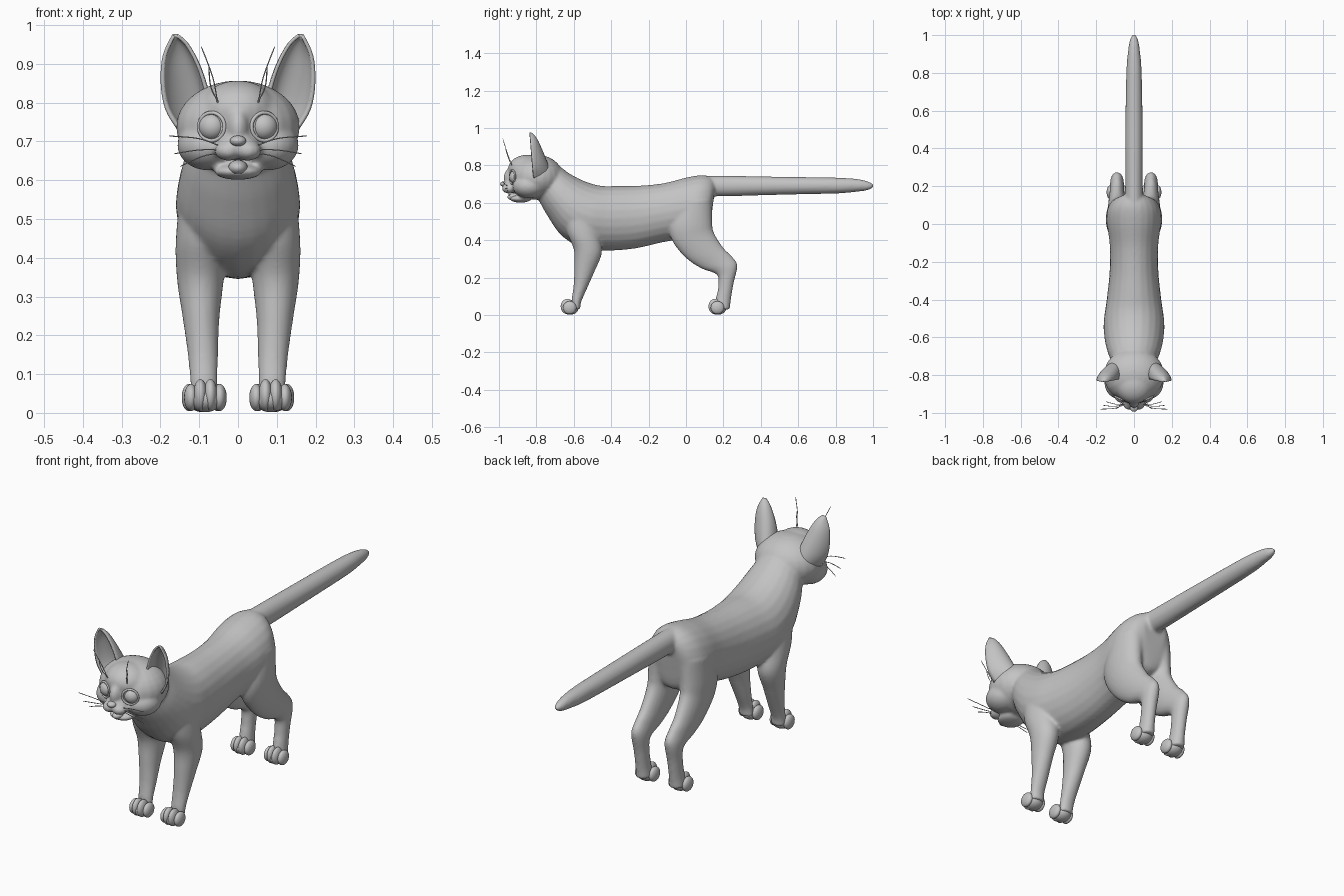
import bpy, bmesh, math
from mathutils import Matrix, Vector

if "Cube" in bpy.data.objects:
    bpy.data.objects.remove(bpy.data.objects["Cube"])

grey = bpy.data.materials.new("plain grey")
grey.use_nodes = True
grey.diffuse_color = (.55, .55, .55, 1)
grey.node_tree.nodes["Principled BSDF"].inputs["Base Color"].default_value = (.55, .55, .55, 1)


def finish(bm, name):
    """Turn a bmesh into a smooth grey object."""
    bmesh.ops.recalc_face_normals(bm, faces=bm.faces)
    mesh = bpy.data.meshes.new(name)
    bm.to_mesh(mesh)
    bm.free()
    mesh.materials.append(grey)
    for poly in mesh.polygons:
        poly.use_smooth = True
    obj = bpy.data.objects.new(name, mesh)
    bpy.context.scene.collection.objects.link(obj)
    return obj


def ball(bm, centre, radii, turn=0):
    matrix = (Matrix.Translation(centre) @ Matrix.Rotation(turn, 4, "Z")
              @ Matrix.Diagonal((*radii, 1)))
    bmesh.ops.create_uvsphere(bm, u_segments=24, v_segments=16, radius=1, matrix=matrix)


def spline(rows, steps=5):
    """Pass a smooth curve through rows of numbers."""
    rows = [Vector(r) for r in rows]
    result = []
    last = len(rows) - 1
    for i in range(last):
        a, b, c, d = (rows[max(0, min(last, i + k))] for k in (-1, 0, 1, 2))
        for s in range(steps):
            t = s / steps
            result.append(b + (c - a) * (t / 2) + (a * 2 - b * 5 + c * 4 - d) * (t * t / 2)
                          + (b * 3 - a - c * 3 + d) * (t ** 3 / 2))
    return result + [rows[last]]


def loft(bm, rows, side=1, count=24):
    """Skin oval rings given as upper y z, lower y z, centre x, half width."""
    rings = []
    for uy, uz, ly, lz, x, w in spline(rows):
        ring = []
        for k in range(count):
            a = math.tau * k / count
            c = math.cos(a) / 2
            ring.append(bm.verts.new((side * (x + w * math.sin(a)),
                                      (uy + ly) / 2 + (uy - ly) * c,
                                      (uz + lz) / 2 + (uz - lz) * c)))
        rings.append(ring)
    for low, high in zip(rings, rings[1:]):
        for k in range(count):
            n = (k + 1) % count
            bm.faces.new((low[k], low[n], high[n], high[k]))
    bm.faces.new(rings[0])
    bm.faces.new(rings[-1])


TORSO = [(-.73, .83, -.80, .64, 0, .105), (-.68, .80, -.78, .60, 0, .115),
         (-.62, .755, -.74, .53, 0, .138), (-.54, .715, -.67, .43, 0, .156),
         (-.46, .692, -.57, .365, 0, .16), (-.38, .69, -.44, .345, 0, .146),
         (-.25, .692, -.28, .355, 0, .13), (-.12, .705, -.12, .39, 0, .128),
         (0, .735, 0, .41, 0, .142), (.08, .748, .06, .43, 0, .138),
         (.13, .74, .12, .46, 0, .11), (.16, .715, .14, .56, 0, .06)]
TAIL = [(.05, .745, .08, .64, 0, .05), (.2, .745, .2, .635, 0, .047),
        (.5, .74, .5, .643, 0, .046), (.8, .735, .8, .65, 0, .041),
        (.92, .727, .92, .66, 0, .031), (.98, .712, .98, .67, 0, .02),
        (1.003, .698, 1.003, .686, 0, .007)]
FRONT_LEG = [(-.66, .56, -.48, .56, .085, .066), (-.64, .45, -.46, .42, .095, .066),
             (-.60, .35, -.45, .33, .097, .06), (-.597, .25, -.49, .23, .095, .047),
             (-.602, .15, -.53, .14, .09, .039), (-.612, .08, -.56, .07, .088, .035),
             (-.61, .03, -.565, .03, .085, .035)]
BACK_LEG = [(-.05, .60, .14, .62, .075, .068), (-.09, .48, .14, .50, .085, .064),
            (-.07, .39, .15, .44, .088, .056), (0, .305, .20, .36, .09, .046),
            (.08, .25, .245, .315, .09, .039), (.165, .215, .275, .265, .09, .036),
            (.172, .15, .255, .17, .09, .032), (.16, .09, .24, .08, .09, .032),
            (.155, .03, .235, .03, .09, .036)]

# Body, tail, legs and head blended into one skin
bm = bmesh.new()
loft(bm, TORSO)
loft(bm, TAIL)
ball(bm, (0, -.80, .737), (.16, .145, .12))      # skull
ball(bm, (0, -.85, .78), (.10, .102, .077))      # brow
ball(bm, (0, -.93, .735), (.03, .045, .055))     # nose bridge
ball(bm, (0, -.925, .69), (.055, .055, .035))    # muzzle
ball(bm, (0, -.885, .622), (.062, .058, .021))   # lower jaw
for side in (1, -1):
    loft(bm, FRONT_LEG, side)
    loft(bm, BACK_LEG, side)
    ball(bm, (side * .075, -.84, .69), (.082, .088, .065))   # cheek
    ball(bm, (side * .025, -.945, .676), (.036, .04, .026))  # whisker pad
body = finish(bm, "body")
remesh = body.modifiers.new("blend", "REMESH")
remesh.mode = "VOXEL"
remesh.voxel_size = .007
remesh.use_smooth_shade = True
smooth = body.modifiers.new("soften", "SMOOTH")
smooth.factor = .5
smooth.iterations = 8

# Nose and tongue
bm = bmesh.new()
ball(bm, (0, -.972, .701), (.021, .022, .014))
finish(bm, "nose")
bm = bmesh.new()
ball(bm, (0, -.915, .632), (.025, .04, .02))
finish(bm, "tongue")


def paw(name, side, x, y):
    """Heel pad with four toes."""
    bm = bmesh.new()
    ball(bm, (side * x, y + .05, .036), (.045, .045, .034))
    for dx, back, size in ((-.037, .012, .85), (-.013, 0, 1), (.013, 0, 1), (.037, .012, .85)):
        ball(bm, (side * (x + dx), y + back + .036, .043 * size + .003),
             (.018, .036, .041 * size))
    finish(bm, name)


def ear(name, side):
    """Cupped shell opening to the front."""
    edges = spline([(.07, .77, .155, .735), (.085, .84, .184, .785), (.105, .90, .195, .85),
                    (.132, .95, .19, .92), (.157, .973, .166, .973)], 4)
    bm = bmesh.new()
    rows = []
    for i, (ix, iz, ox, oz) in enumerate(edges):
        t = i / (len(edges) - 1)
        depth = .09 * (1 - t) ** .8 + .004
        row = []
        for k in range(17):
            a = math.pi * k / 16
            m = (1 - math.cos(a)) / 2
            row.append(bm.verts.new((side * (ix + (ox - ix) * m - .025 * (1 - t) * math.sin(a)),
                                     -.815 - .022 * t + depth * math.sin(a),
                                     iz + (oz - iz) * m)))
        rows.append(row)
    for low, high in zip(rows, rows[1:]):
        for k in range(16):
            bm.faces.new((low[k], low[k + 1], high[k + 1], high[k]))
    shell = finish(bm, name).modifiers.new("thickness", "SOLIDIFY")
    shell.thickness = .009
    shell.offset = 0


def eye(name, side):
    """Eyeball inside a raised lid rim, turned slightly outward."""
    turn = side * math.radians(23)
    bm = bmesh.new()
    ball(bm, (side * .068, -.915, .738), (.034, .03, .034), turn)
    finish(bm, name)
    bpy.ops.mesh.primitive_torus_add(major_radius=.036, minor_radius=.005, major_segments=32,
                                     minor_segments=8, location=(side * .068, -.928, .738),
                                     rotation=(math.pi / 2, 0, turn))
    rim = bpy.context.object
    rim.name = name + "_rim"
    rim.data.materials.append(grey)
    bpy.ops.object.shade_smooth()


def whisker(name, root, middle, tip, side):
    curve = bpy.data.curves.new(name, "CURVE")
    curve.dimensions = "3D"
    curve.bevel_depth = .0016
    curve.bevel_resolution = 1
    line = curve.splines.new("POLY")
    points = spline([root, middle, tip])
    line.points.add(len(points) - 1)
    for p, (x, y, z) in zip(line.points, points):
        p.co = (side * x, y, z, 1)
    line.points[-1].radius = .4
    curve.materials.append(grey)
    bpy.context.scene.collection.objects.link(bpy.data.objects.new(name, curve))


WHISKERS = [((.04, -.95, .685), (.10, -.975, .707), (.178, -.98, .714)),
            ((.04, -.95, .678), (.10, -.965, .678), (.165, -.96, .668)),
            ((.04, -.95, .67), (.09, -.955, .662), (.15, -.94, .635)),
            ((.053, -.93, .80), (.065, -.955, .865), (.095, -.98, .945)),
            ((.05, -.93, .80), (-.0 + .07, -.95, .84), (.075, -.965, .89))]

# Paired parts
for label, side in (("left", 1), ("right", -1)):
    paw(label + "_front_paw", side, .084, -.67)
    paw(label + "_back_paw", side, .09, .12)
    ear(label + "_ear", side)
    eye(label + "_eye", side)
    for number, path in enumerate(WHISKERS):
        whisker(f"{label}_whisker_{number}", *path, side)
